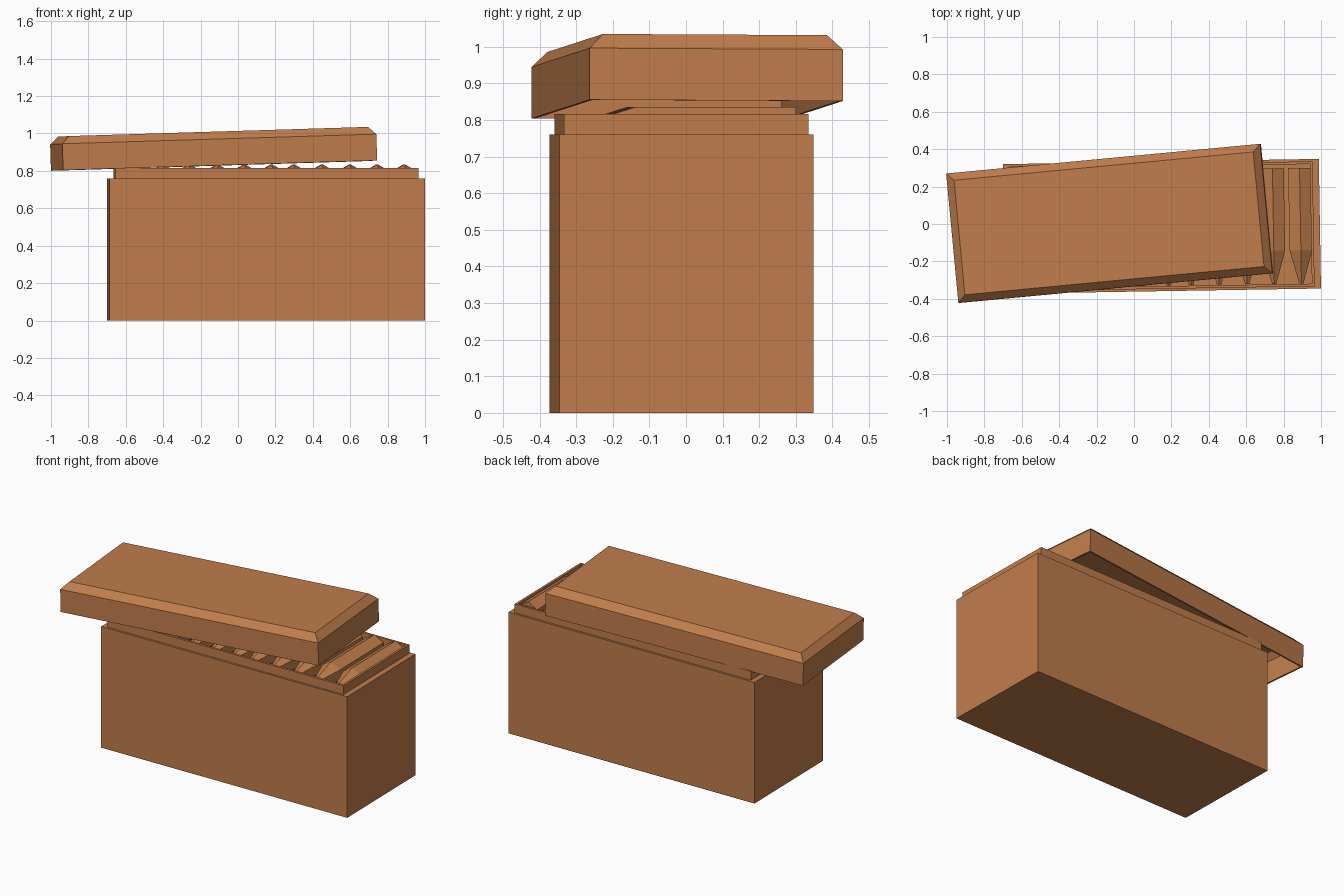
import bpy, bmesh, math
from mathutils import Matrix

if "Cube" in bpy.data.objects:
    bpy.data.objects.remove(bpy.data.objects["Cube"])

cardboard = bpy.data.materials.new("warm_brown")
cardboard.diffuse_color = (0.53, 0.205, 0.072, 1)
cardboard.use_nodes = True
cardboard.node_tree.nodes["Principled BSDF"].inputs["Base Color"].default_value = cardboard.diffuse_color


def loft(name, rings, matrix):
    """Skin a stack of equal-sized rings, cap both ends, and place the part."""
    bm = bmesh.new()
    loops = [[bm.verts.new(p) for p in ring] for ring in rings]
    n = len(loops[0])
    for a, b in zip(loops, loops[1:]):
        for i in range(n):
            j = (i + 1) % n
            bm.faces.new((a[i], a[j], b[j], b[i]))
    bm.faces.new(loops[0][::-1])
    bm.faces.new(loops[-1])
    bmesh.ops.recalc_face_normals(bm, faces=bm.faces)
    mesh = bpy.data.meshes.new(name)
    bm.to_mesh(mesh)
    bm.free()
    mesh.materials.append(cardboard)
    obj = bpy.data.objects.new(name, mesh)
    bpy.context.collection.objects.link(obj)
    obj.matrix_world = matrix
    return obj


def rect(hx, hy, z):
    return [(-hx, -hy, z), (hx, -hy, z), (hx, hy, z), (-hx, hy, z)]


def hexagon(x, y, z, r):
    return [(x + r * math.sin(k * math.pi / 3), y, z + r * math.cos(k * math.pi / 3))
            for k in range(6)]


def turn(degrees, axis):
    return Matrix.Rotation(math.radians(degrees), 4, axis)


# Box with a stepped lip around a recessed tray
box_place = Matrix.Translation((0.15, -0.0125, 0)) @ turn(0.95, 'Z')
loft("box", [rect(0.844, 0.3465, 0), rect(0.844, 0.3465, 0.76),
             rect(0.81, 0.334, 0.76), rect(0.81, 0.334, 0.816),
             rect(0.796, 0.32, 0.816), rect(0.796, 0.32, 0.695)], box_place)

# Row of pointed six-sided sticks lying in the tray
for i, x in enumerate((0.89, 0.745, 0.60, 0.45, 0.30, 0.18, 0.035,
                       -0.11, -0.26, -0.40, -0.55)):
    x -= 0.15
    loft("stick_%d" % (i + 1), [hexagon(x, 0.30, 0.765, 0.07),
                                hexagon(x, -0.14, 0.765, 0.07),
                                hexagon(x, -0.317, 0.765, 0.013)], box_place)

# Hollow lid with a chamfered top, slid aside and tilted
lid_place = (Matrix.Translation((-0.128, 0.003, 0.828))
             @ turn(5.4, 'Z') @ turn(-1.75, 'Y') @ turn(-0.3, 'X'))
hx, hy, wall = 0.8435, 0.3475, 0.01
loft("lid", [rect(hx - 0.042, hy - 0.042, 0.17), rect(hx - wall, hy - wall, 0.137),
             rect(hx - wall, hy - wall, 0), rect(hx, hy, 0),
             rect(hx, hy, 0.141), rect(hx - 0.04, hy - 0.04, 0.181)], lid_place)
